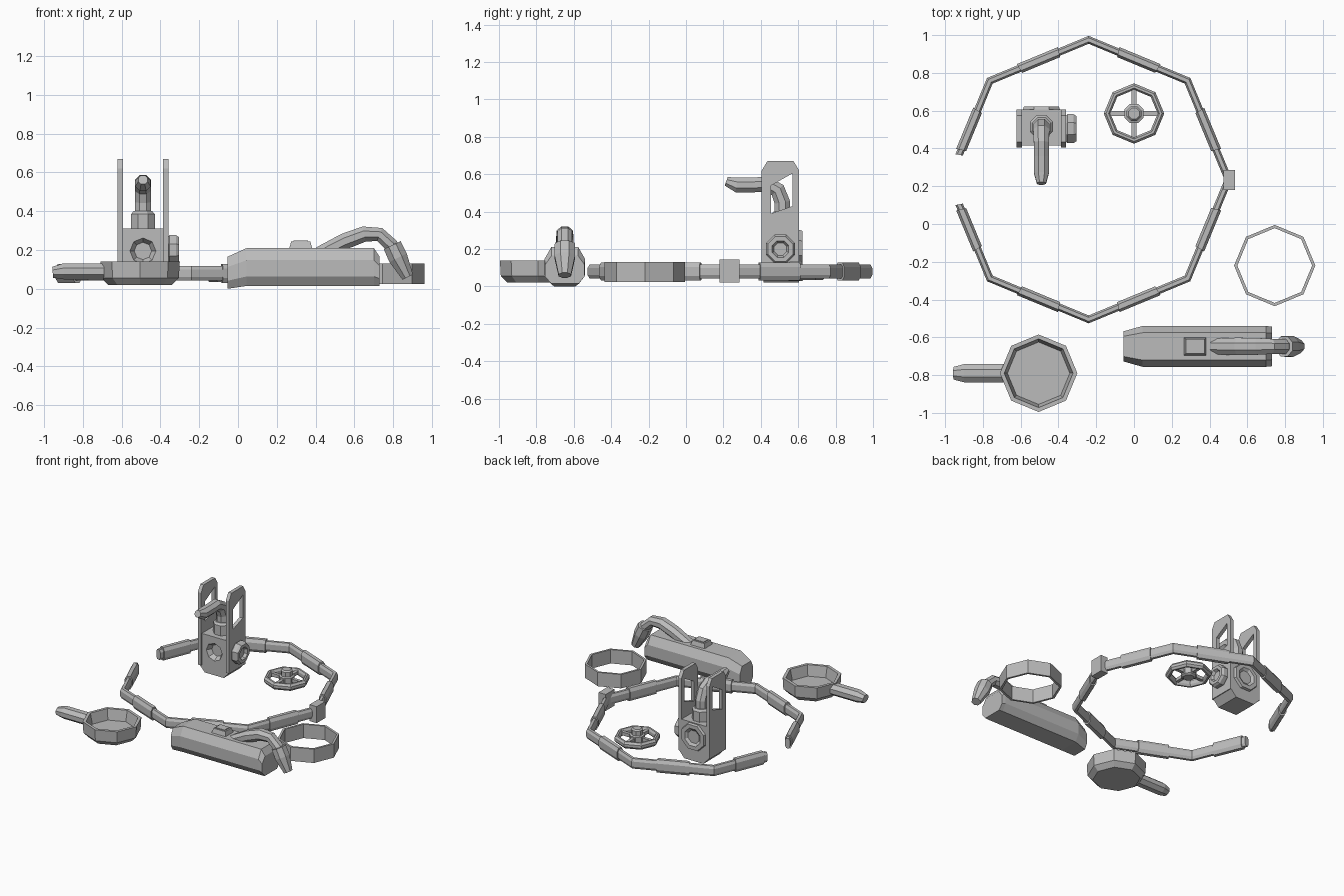
import bpy, bmesh, math
from mathutils import Vector as V

if "Cube" in bpy.data.objects:
    bpy.data.objects.remove(bpy.data.objects["Cube"])

grey = bpy.data.materials.new("mid_grey")
grey.diffuse_color = (0.5, 0.5, 0.5, 1)
grey.use_nodes = True
grey.node_tree.nodes["Principled BSDF"].inputs["Base Color"].default_value = grey.diffuse_color


def loft(name, rings, closed=False):
    """Skin equal-length point rings; cap the ends unless closed."""
    bm = bmesh.new()
    rows = [[bm.verts.new(p) for p in r] for r in rings]
    n = len(rows[0])
    pairs = list(zip(rows, rows[1:])) + ([(rows[-1], rows[0])] if closed else [])
    for a, b in pairs:
        for i in range(n):
            j = (i + 1) % n
            bm.faces.new((a[i], a[j], b[j], b[i]))
    if not closed:
        bm.faces.new(rows[0])
        bm.faces.new(rows[-1])
    bmesh.ops.recalc_face_normals(bm, faces=bm.faces)
    me = bpy.data.meshes.new(name)
    bm.to_mesh(me)
    bm.free()
    me.materials.append(grey)
    ob = bpy.data.objects.new(name, me)
    bpy.context.collection.objects.link(ob)
    return ob


def lathe(name, c, profile, axis="z", phase=0, closed=False):
    """Eight-sided turned part; profile holds (radius, height along axis)."""
    def pt(r, h, a):
        u, v = r * math.cos(a), r * math.sin(a)
        return V(c) + V({"z": (u, v, h), "y": (u, h, v), "x": (h, u, v)}[axis])
    return loft(name, [[pt(r, h, math.radians(phase + 45 * i)) for i in range(8)]
                       for r, h in profile], closed)


def box(name, lo, hi, taper=0.0):
    """Box whose top face may be drawn in by taper."""
    def ring(z, d):
        return [(x, y, z) for x, y in ((lo[0] + d, lo[1] + d), (hi[0] - d, lo[1] + d),
                                       (hi[0] - d, hi[1] - d), (lo[0] + d, hi[1] - d))]
    return loft(name, [ring(lo[2], 0), ring(hi[2], taper)])


def sweep(name, path, radii, side, flat=1.0):
    """Eight-sided tube along a planar path; side is the normal of that plane."""
    path, side, rings = [V(p) for p in path], V(side), []
    for i, p in enumerate(path):
        t = (path[min(i + 1, len(path) - 1)] - path[max(i - 1, 0)]).normalized()
        up = t.cross(side)
        rings.append([p + radii[i] * (math.cos(a) * side + flat * math.sin(a) * up)
                      for a in (math.radians(22.5 + 45 * k) for k in range(8))])
    return loft(name, rings)


# Open octagonal hose with sleeves on every straight run
def station(s, w, h):
    def ring(k):
        a = math.radians(180 + 45 * k)
        out = []
        for u, v in ((1, -.5), (1, .5), (.5, 1), (-.5, 1), (-1, .5), (-1, -.5), (-.5, -1), (.5, -1)):
            r = 0.74 + w * u
            out.append(V((-0.24 + r * math.cos(a), 0.235 + r * math.sin(a), 0.08 + h * v)))
        return out
    k = math.floor(s)
    return [p.lerp(q, s - k) for p, q in zip(ring(k), ring(k + 1))]


loft("hose", [station(s, .021, .038) for s in (.25, 1, 2, 3, 4, 5, 6, 7, 7.75)])
for k in range(8):
    loft("hose_sleeve", [station(k + t, .029, .049) for t in (.3, .7)])
box("hose_buckle", (.475, .18, .02), (.535, .285, .145))

# Pan with handle
lathe("pan", (-.505, -.79, 0), [(.165, .02), (.2, .055), (.205, .14), (.182, .14), (.165, .06)])
sweep("pan_handle", [(-.69, -.79, .09), (-.9, -.79, .09), (-.955, -.79, .085)],
      [.052, .052, .036], (0, 1, 0), .85)

# Thin hoop
lathe("hoop", (.745, -.22, 0), [(.215, .025), (.215, .13), (.198, .13), (.198, .025)], closed=True)

# Hand wheel: rim, hub and four spokes
WX, WY = 0, .585
lathe("wheel_rim", (WX, WY, 0), [(.16, .05), (.16, .07), (.148, .085), (.135, .085), (.125, .07),
                                 (.125, .05), (.135, .035), (.148, .035)], closed=True)
lathe("wheel_hub", (WX, WY, 0), [(.04, .03), (.055, .04), (.055, .085), (.042, .09),
                                 (.042, .125), (.032, .135)], phase=22.5)
box("wheel_spokes_x", (WX - .14, WY - .012, .05), (WX + .14, WY + .012, .075))
box("wheel_spokes_y", (WX - .012, WY - .14, .05), (WX + .012, WY + .14, .075))

# Tap block with chamfered base and recessed front socket
TX, TZ = -.49, .195
body = loft("tap_body", [[(TX + x, y, z) for x, z in ((-.08, .02), (.08, .02), (.125, .07),
                                                      (.125, .31), (-.125, .31), (-.125, .07))]
                         for y in (.415, .605)])
cutter = lathe("socket_cutter", (TX, 0, TZ), [(.069, .40), (.067, .415), (.045, .45)], "y")
cutter.hide_render = True
cutter.hide_viewport = True
mod = body.modifiers.new("socket", "BOOLEAN")
mod.object = cutter
mod.solver = "EXACT"
lathe("tap_back_boss", (TX, 0, .205), [(.108, .6), (.1, .622), (.07, .622), (.05, .608)], "y", 22.5)

# Side plates with slanted windows
OUTER = [(.405, .07), (.605, .07), (.605, .62), (.575, .67), (.435, .67), (.405, .62)]
INNER = [(.455, .39), (.57, .43), (.57, .52), (.57, .605), (.455, .54), (.455, .46)]
for s in (-1, 1):
    a, b = TX + s * .104, TX + s * .131
    loft("tap_side_plate", [[(x, y, z) for y, z in poly] for x, poly in
                            ((a, OUTER), (b, OUTER), (b, INNER), (a, INNER))], closed=True)

# Side knob
lathe("tap_knob", (0, .505, .2), [(.06, -.375), (.083, -.352), (.083, -.32), (.072, -.305),
                                  (.048, -.305), (.036, -.325)], "x", 22.5)

# Spout
lathe("spout_collar", (TX, .515, 0), [(.066, .3), (.066, .385), (.052, .4)], phase=22.5)
sweep("spout", [(TX, .515, .38), (TX, .515, .45), (TX, .49, .515), (TX, .43, .547),
                (TX, .36, .543), (TX, .27, .543), (TX, .215, .562)],
      [.045, .045, .045, .044, .043, .043, .026], (1, 0, 0))

# Long chamfered canister
CY = -.648


def section(x, w, z0, z1):
    h = z1 - z0
    return [(x, CY + s * w * u, z0 + h * v) for s, pts in
            ((1, ((.7, 0), (1, .25), (1, .68), (.67, 1))),
             (-1, ((.67, 1), (1, .68), (1, .25), (.7, 0)))) for u, v in pts]


loft("canister", [section(-.055, .08, 0, .165), section(.045, .108, .015, .21),
                  section(.70, .108, .015, .21), section(.73, .105, .015, .165)])
box("canister_button", (.262, CY - .05, .2), (.385, CY + .05, .243), .012)
box("button_cap", (.285, CY - .03, .243), (.362, CY + .03, .249))

# Curved pipe and nozzle on the canister
sweep("canister_pipe", [(.42, CY, .18), (.55, CY, .245), (.65, CY, .282), (.73, CY, .28),
                        (.79, CY, .225), (.83, CY, .14)],
      [.045, .05, .048, .043, .043, .04], (0, 1, 0), .9)
sweep("canister_nozzle", [(.795, CY, .225), (.825, CY, .16), (.875, CY, .06)],
      [.058, .06, .036], (0, 1, 0), .9)
